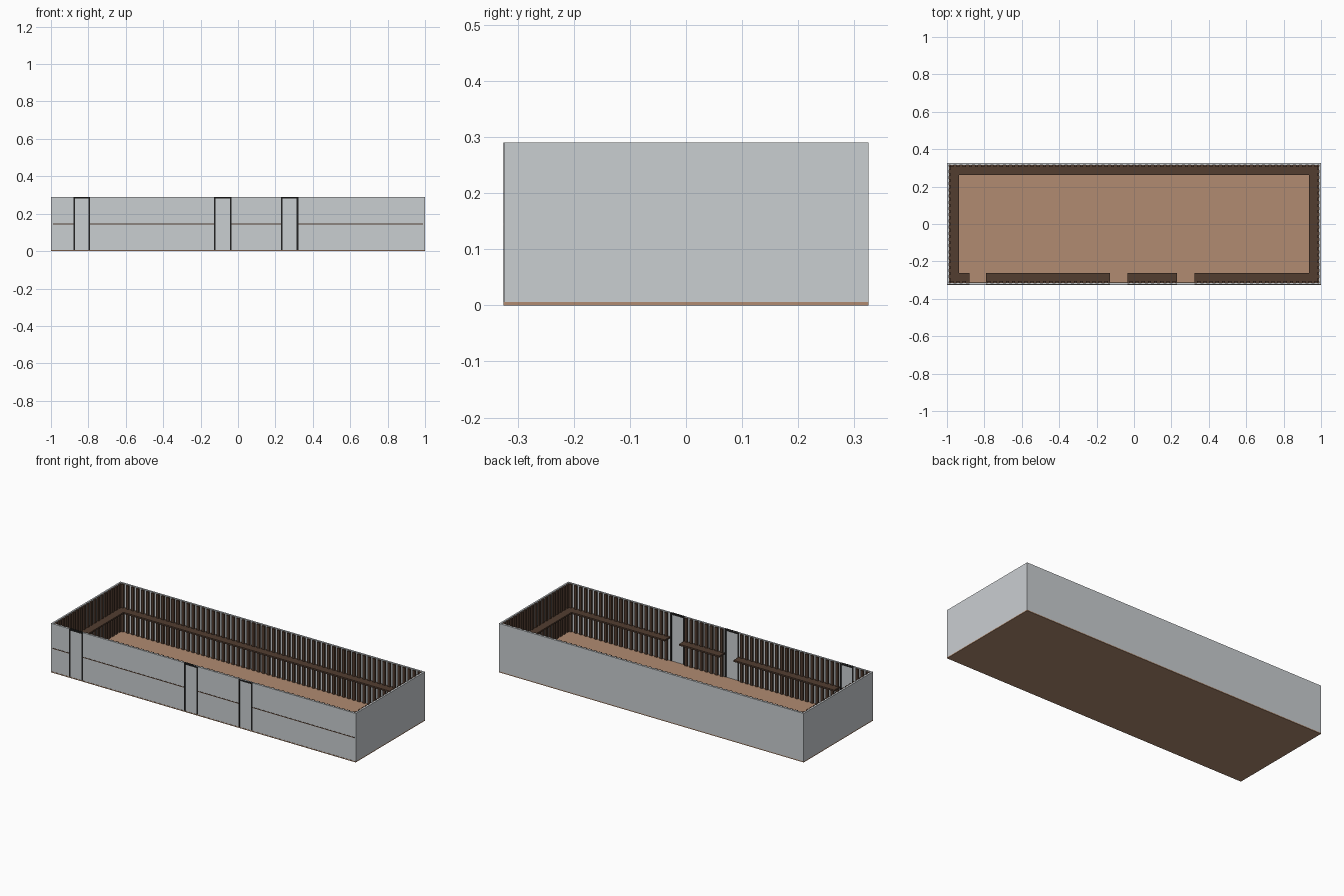
import bpy, bmesh

if "Cube" in bpy.data.objects:
    bpy.data.objects.remove(bpy.data.objects["Cube"])


def material(name, rgb):
    m = bpy.data.materials.new(name)
    m.diffuse_color = (*rgb, 1)
    m.use_nodes = True
    m.node_tree.nodes["Principled BSDF"].inputs["Base Color"].default_value = m.diffuse_color
    return m


GREY = material("wall grey", (0.59, 0.62, 0.64))
TAN = material("floor tan", (0.44, 0.26, 0.165))
BROWN = material("dark wood", (0.084, 0.047, 0.03))
BLACK = material("frame black", (0.015, 0.015, 0.015))


def boxes(name, mat, items):
    """One object made of boxes given as (x0, x1, y0, y1, z0, z1)."""
    bm = bmesh.new()
    for x0, x1, y0, y1, z0, z1 in items:
        r = bmesh.ops.create_cube(bm, size=1)
        for v in r["verts"]:
            v.co = ((x0 + x1) / 2 + v.co.x * (x1 - x0),
                    (y0 + y1) / 2 + v.co.y * (y1 - y0),
                    (z0 + z1) / 2 + v.co.z * (z1 - z0))
    me = bpy.data.meshes.new(name)
    bm.to_mesh(me)
    bm.free()
    me.materials.append(mat)
    ob = bpy.data.objects.new(name, me)
    bpy.context.collection.objects.link(ob)
    return ob


X, Y, H = 1.0, 0.325, 0.29     # outer half sizes and height
T = 0.01                       # wall thickness
XI, YI = X - T, Y - T          # inner wall faces
DOORS = [(-0.88, -0.79), (-0.128, -0.035), (0.23, 0.323)]

# floor slab
boxes("floor", TAN, [(-X, X, -Y, Y, 0, 0.006)])

# four walls
Z0 = 0.006
boxes("back_wall", GREY, [(-X, X, YI, Y, Z0, H)])
boxes("front_wall", GREY, [(-X, X, -Y + 0.001, -YI, Z0, H)])
boxes("side_walls", GREY, [(s * X - (T if s > 0 else 0), s * X + (T if s < 0 else 0),
                            -YI, YI, Z0, H) for s in (-1, 1)])


# vertical slats on the inner walls, left out at the doors
def at_door(a, b):
    return any(b > d0 and a < d1 for d0, d1 in DOORS)


W, D, TOP = 0.017, 0.01, H - 0.002
back, front, sides = [], [], []
n = 60
for i in range(n):
    c = -XI + (i + 0.5) * 2 * XI / n
    a, b = c - W / 2, c + W / 2
    back.append((a, b, YI - D, YI, Z0, TOP))
    if not at_door(a, b):
        front.append((a, b, -YI, -YI + D, Z0, TOP))
n = 19
for i in range(n):
    c = -YI + (i + 0.5) * 2 * YI / n
    for x0, x1 in ((-XI, -XI + D), (XI - D, XI)):
        sides.append((x0, x1, c - W / 2, c + W / 2, Z0, TOP))
boxes("back_slats", BROWN, back)
boxes("front_slats", BROWN, front)
boxes("side_slats", BROWN, sides)

# ledge running round the room at half height, broken at the doors
LX, LY, L0, L1 = 0.935, 0.262, 0.14, 0.149
edges = [-XI] + [e for d in DOORS for e in d] + [XI]
front_runs = list(zip(edges[::2], edges[1::2]))
boxes("ledge", BROWN,
      [(-XI, XI, LY, YI, L0, L1), (-XI, -LX, -LY, LY, L0, L1), (LX, XI, -LY, LY, L0, L1)]
      + [(a, b, -YI, -LY, L0, L1) for a, b in front_runs])
# thin line of the ledge showing on the front wall
boxes("ledge_line", BROWN, [(a, b, -Y, -YI, 0.142, 0.147) for a, b in front_runs])

# door frames: two jambs and a head each
F = 0.009
frames = []
for a, b in DOORS:
    y0, y1 = -Y, -YI + 0.002
    frames += [(a, a + F, y0, y1, Z0, H), (b - F, b, y0, y1, Z0, H),
               (a + F, b - F, y0, y1, H - F, H)]
boxes("door_frames", BLACK, frames)
